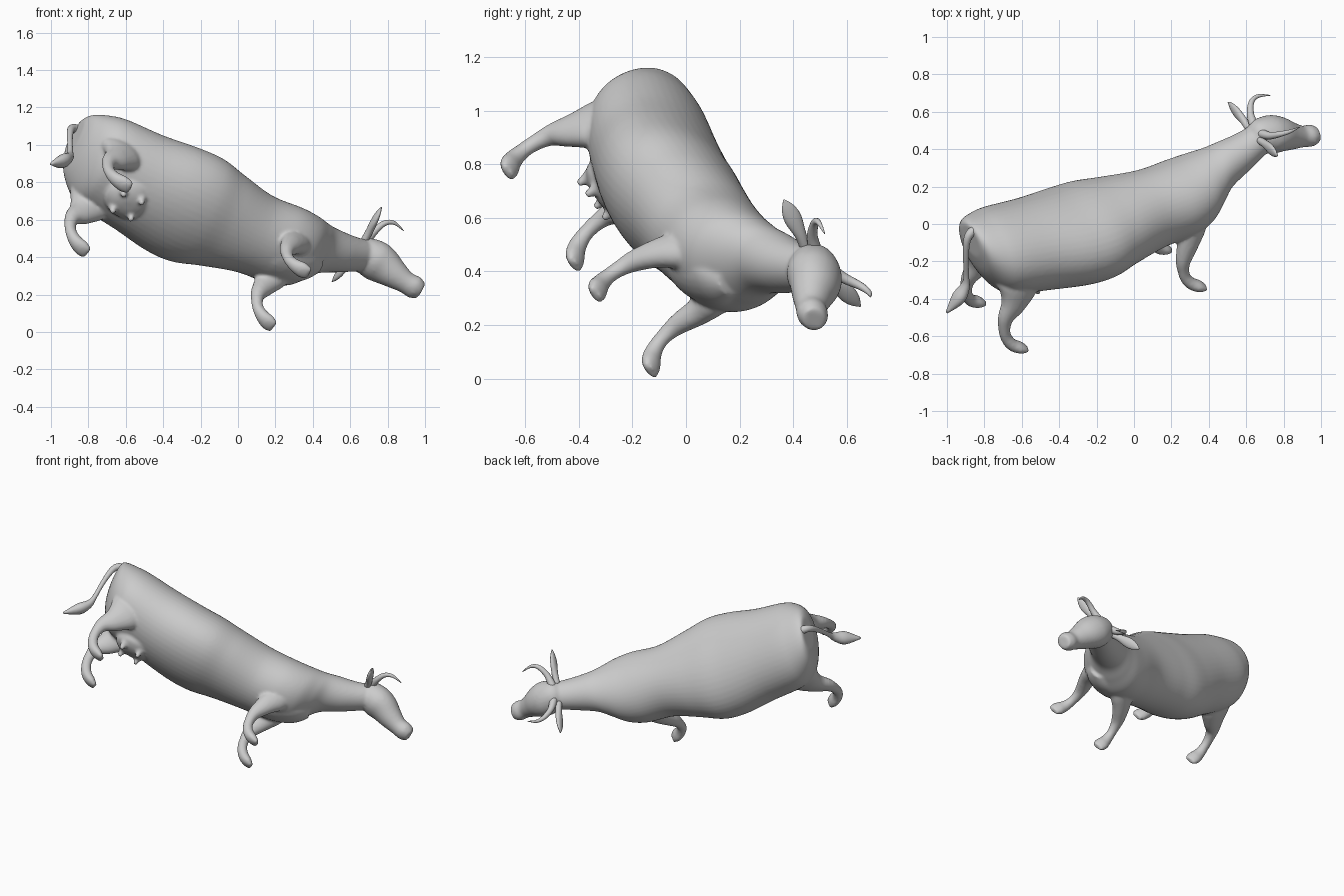
import bpy, bmesh, math
from mathutils import Vector, Matrix

# Animal frame: X = its right, Y = towards the nose, Z = its back; tilted into the world
RIGHT = Vector((0.475, -0.514, 0.715))
FWD = Vector((0.88, 0.277, -0.385))
UP = Vector((0.0, 0.812, 0.584))
POSE = Matrix((RIGHT, FWD, UP)).transposed().to_4x4()
POSE.translation = RIGHT * 0.375


def spline(keys, steps):
    """Catmull-Rom interpolation of key tuples."""
    out = []
    for i in range(len(keys) - 1):
        a, b = keys[max(i - 1, 0)], keys[i]
        c, d = keys[i + 1], keys[min(i + 2, len(keys) - 1)]
        for s in range(steps):
            t = s / steps
            out.append([0.5 * (2 * q + (r - p) * t + (2 * p - 5 * q + 4 * r - w) * t * t
                               + (3 * q - p - 3 * r + w) * t ** 3)
                        for p, q, r, w in zip(a, b, c, d)])
    out.append(list(keys[-1]))
    return out


def loft(keys, ref=(1, 0, 0), sides=24, steps=4, upright=False):
    """Tube through (x, y, z, radius along ref, other radius)."""
    pts = spline(keys, steps)
    pos = [Vector(p[:3]) for p in pts]
    verts, faces = [], []
    for i, p in enumerate(pts):
        tan = (pos[min(i + 1, len(pos) - 1)] - pos[max(i - 1, 0)]).normalized()
        if upright:
            tan = Vector((0, 1, 0))
        side = Vector(ref)
        side = (side - tan * side.dot(tan)).normalized()
        other = side.cross(tan)
        for k in range(sides):
            a = 2 * math.pi * k / sides
            verts.append(pos[i] + side * max(p[3], .002) * math.cos(a)
                         + other * max(p[4], .002) * math.sin(a))
    for i in range(len(pts) - 1):
        for k in range(sides):
            k2 = (k + 1) % sides
            faces.append((i * sides + k, i * sides + k2,
                          (i + 1) * sides + k2, (i + 1) * sides + k))
    faces.append(tuple(reversed(range(sides))))
    faces.append(tuple(range((len(pts) - 1) * sides, len(pts) * sides)))
    return verts, faces


def mirrored(keys):
    return [(-k[0],) + tuple(k[1:]) for k in keys]


def make(name, lofts, blend=False):
    verts, faces = [], []
    for v, f in lofts:
        n = len(verts)
        verts += v
        faces += [tuple(i + n for i in q) for q in f]
    mesh = bpy.data.meshes.new(name)
    mesh.from_pydata(verts, [], faces)
    ob = bpy.data.objects.new(name, mesh)
    bpy.context.collection.objects.link(ob)
    bm = bmesh.new()
    bm.from_mesh(mesh)
    bmesh.ops.recalc_face_normals(bm, faces=bm.faces)
    bm.to_mesh(mesh)
    bm.free()
    mesh.polygons.foreach_set("use_smooth", [True] * len(mesh.polygons))
    if blend:
        rm = ob.modifiers.new("fuse", 'REMESH')
        rm.mode = 'VOXEL'
        rm.voxel_size = 0.009
        rm.use_smooth_shade = True
        sm = ob.modifiers.new("soften", 'SMOOTH')
        sm.factor = 0.5
        sm.iterations = 8
    ob.matrix_world = POSE
    return ob


# Trunk and neck: (y, z, half width, half height)
trunk = [(0, y, z, w, h) for y, z, w, h in [
    (-1.195, .54, .11, .085), (-1.165, .49, .185, .145), (-1.09, .432, .25, .205),
    (-1.0, .41, .28, .225), (-.8, .38, .298, .235), (-.6, .36, .33, .24),
    (-.45, .358, .33, .238), (-.3, .365, .285, .223), (-.1, .372, .23, .21),
    (.08, .385, .23, .203), (.19, .41, .207, .19), (.27, .457, .165, .157),
    (.34, .507, .13, .127), (.46, .555, .103, .106), (.57, .61, .085, .09)]]
# Head and muzzle
head = [(0, y, z, w, h) for y, z, w, h in [
    (.50, .635, .04, .04), (.54, .63, .085, .085), (.62, .615, .11, .10),
    (.68, .597, .105, .093), (.75, .562, .08, .075), (.82, .533, .06, .057),
    (.87, .523, .064, .057), (.91, .517, .047, .042)]]
front_leg = [
    (.09, .10, .40, .06, .08), (.12, .08, .28, .065, .09), (.15, .045, .19, .05, .065),
    (.163, .01, .10, .04, .043), (.17, .005, .04, .031, .032), (.178, .015, -.01, .029, .031),
    (.187, .045, -.052, .037, .033), (.195, .085, -.076, .046, .03),
    (.198, .122, -.092, .036, .015)]
hind_leg = [
    (.12, -1.0, .45, .06, .12), (.175, -1.0, .30, .07, .125), (.20, -1.04, .20, .053, .08),
    (.207, -1.09, .13, .04, .048), (.213, -1.105, .07, .031, .034),
    (.22, -1.10, .01, .029, .031), (.23, -1.07, -.045, .037, .033),
    (.238, -1.025, -.074, .046, .03), (.242, -.985, -.092, .036, .015)]
# Udder with four teats
udder = [(0, -.87, .30, .10, .12), (0, -.87, .18, .12, .13), (0, -.87, .135, .08, .09),
         (0, -.87, .12, .03, .04)]
teats = [[(x, y, .16, .03, .03), (x, y, .12, .018, .018), (x, y, .095, .014, .014)]
         for x in (-.06, .06) for y in (-.93, -.82)]
# Brisket between the forelegs
brisket = [(0, y, z, w, h) for y, z, w, h in [
    (-.08, .26, .08, .08), (.02, .255, .12, .085), (.12, .275, .13, .085),
    (.20, .315, .12, .085), (.26, .36, .07, .07)]]
make("body", [loft(trunk, sides=48, steps=6, upright=True)] + [loft(k) for k in
              [head, brisket, front_leg, mirrored(front_leg), hind_leg, mirrored(hind_leg),
               udder] + teats], blend=True)

# Ears, horns
ear = [(.06, .53, .645, .02, .02), (.12, .53, .66, .022, .02), (.19, .525, .672, .033, .018),
       (.24, .522, .68, .025, .012), (.278, .52, .686, .003, .003)]
horn = [(.04, .55, .67, .026, .026), (.11, .565, .695, .020, .020), (.165, .60, .73, .015, .015),
        (.183, .65, .742, .010, .010), (.165, .715, .736, .002, .002)]
for side, flip in (("right", lambda k: k), ("left", mirrored)):
    make(side + "_ear", [loft(flip(ear), (0, 0, 1), 16)])
    make(side + "_horn", [loft(flip(horn), (0, 0, 1), 12)])

# Tail with tassel
tail = [(0, -1.12, .585, .025, .025), (.01, -1.19, .60, .025, .025), (.02, -1.228, .56, .02, .02),
        (.03, -1.24, .45, .015, .015), (.035, -1.24, .33, .015, .015),
        (.035, -1.25, .27, .03, .026), (.035, -1.29, .21, .042, .034),
        (.035, -1.36, .14, .006, .006)]
make("tail", [loft(tail, sides=16)])
